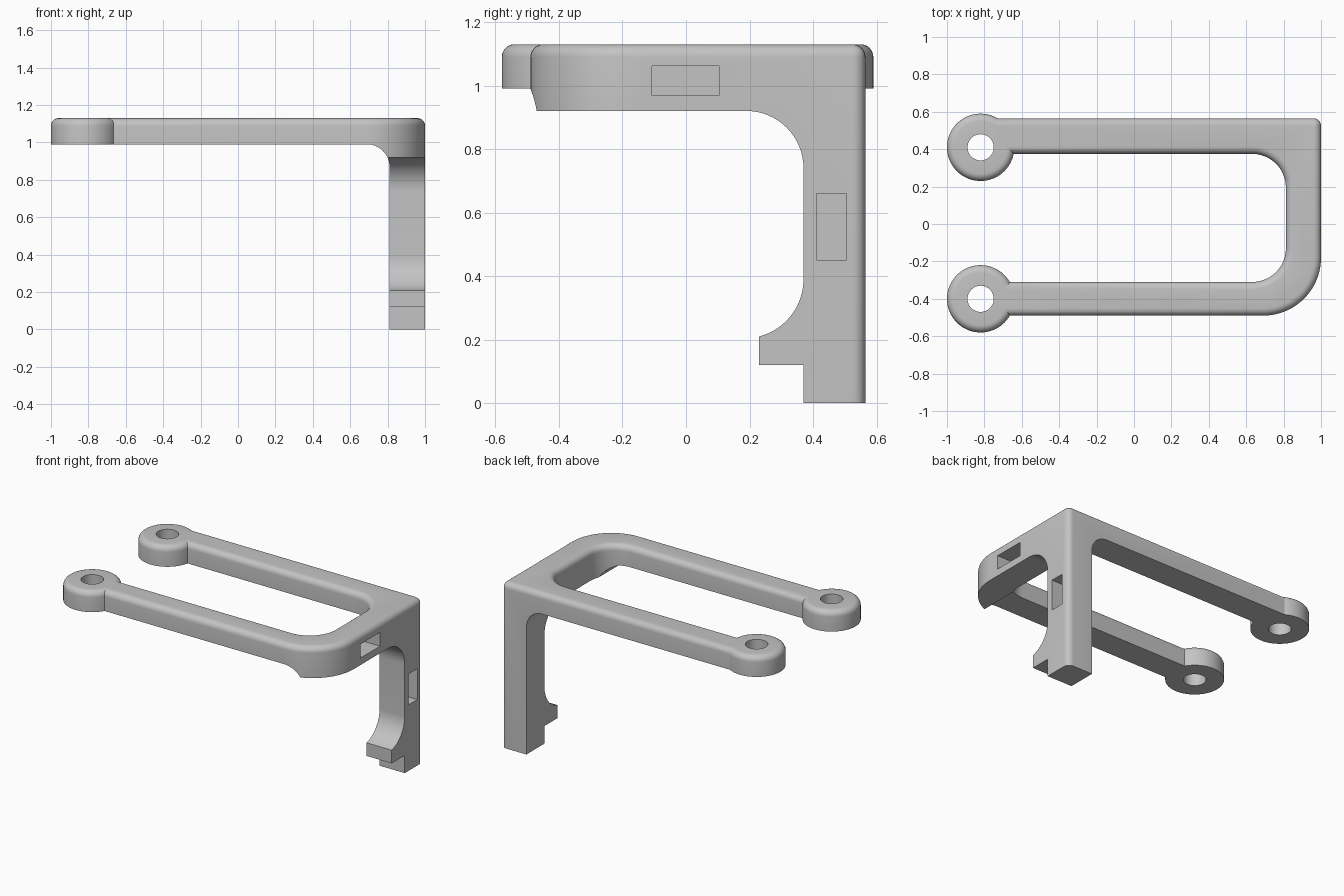
import bpy
import bmesh
import math
from mathutils import Vector

cube = bpy.data.objects.get("Cube")
if cube:
    bpy.data.objects.remove(cube, do_unlink=True)

TOP, ARM_BOTTOM, ROUND = 1.13, 0.99, 0.04
RING_X, RING_R, HOLE_R = -0.82, 0.18, 0.07

grey = bpy.data.materials.new("plain grey")
grey.use_nodes = True
grey.diffuse_color = (0.55, 0.55, 0.55, 1)
grey.node_tree.nodes["Principled BSDF"].inputs["Base Color"].default_value = grey.diffuse_color


def arc(cx, cy, r, start, end, steps=16):
    angles = [math.radians(start + (end - start) * i / steps) for i in range(steps + 1)]
    return [(cx + r * math.cos(a), cy + r * math.sin(a)) for a in angles]


def prism(name, points, place, depth, rounded=None):
    """Extrude a profile along depth; round the edges picked by a rule."""
    bm = bmesh.new()
    face = bm.faces.new([bm.verts.new(place(*p)) for p in points])
    new = bmesh.ops.extrude_face_region(bm, geom=[face])["geom"]
    bmesh.ops.translate(bm, vec=Vector(depth), verts=[v for v in new if isinstance(v, bmesh.types.BMVert)])
    bmesh.ops.recalc_face_normals(bm, faces=bm.faces)
    if rounded:
        edges = [e for e in bm.edges if rounded(e.verts[0].co, e.verts[1].co)]
        bmesh.ops.bevel(bm, geom=edges, offset=ROUND, segments=6, profile=0.5,
                        affect='EDGES', clamp_overlap=True)
    mesh = bpy.data.meshes.new(name)
    bm.to_mesh(mesh)
    bm.free()
    mesh.materials.append(grey)
    obj = bpy.data.objects.new(name, mesh)
    bpy.context.collection.objects.link(obj)
    return obj


def combine(target, tool, operation):
    """Apply a boolean and remove the tool."""
    mod = target.modifiers.new(operation.lower(), 'BOOLEAN')
    mod.operation, mod.solver, mod.object = operation, 'EXACT', tool
    bpy.context.view_layer.objects.active = target
    bpy.ops.object.modifier_apply(modifier=mod.name)
    bpy.data.objects.remove(tool, do_unlink=True)


def box(name, x, y, z):
    corners = [(y[0], z[0]), (y[1], z[0]), (y[1], z[1]), (y[0], z[1])]
    return prism(name, corners, lambda a, b: (x[0], a, b), (x[1] - x[0], 0, 0))


def top_edge(a, b):
    return min(a.z, b.z) > TOP - 0.001


def frame_edge(a, b):
    end_cap = max(a.x, b.x) < -0.7
    back_corner = min(a.x, b.x) > 0.999 and min(a.y, b.y) > 0.56
    return (top_edge(a, b) and not end_cap) or back_corner


# U-shaped frame seen from above
outline = ([(-0.75, 0.565), (-0.75, 0.375)]
           + arc(0.632, 0.195, 0.18, 90, 0)
           + arc(0.632, -0.13, 0.18, 0, -90)
           + [(-0.75, -0.31), (-0.75, -0.49)]
           + arc(0.69, -0.18, 0.31, -90, 0, 24)
           + [(1, 0.565)])
bracket = prism("bracket", outline, lambda x, y: (x, y, -0.1), (0, 0, TOP + 0.1), frame_edge)

# Arm underside and its fillet into the leg
front_profile = ([(-1.2, 1.3), (-1.2, ARM_BOTTOM)]
                 + arc(0.69, 0.87, 0.12, 90, 0)
                 + [(0.81, -0.2), (1.2, -0.2), (1.2, 1.3)])
combine(bracket, prism("front_limit", front_profile, lambda x, z: (x, -1, z), (0, 2, 0)), 'INTERSECT')

# Side beam, leg and hook
side_profile = ([(-0.7, 1.3), (-0.7, 0.92)]
                + arc(0.19, 0.74, 0.18, 90, 0)
                + arc(0.184, 0.39, 0.186, 0, -75.7)
                + [(0.23, 0.12), (0.37, 0.12), (0.37, 0), (0.7, 0), (0.7, 1.3)])
combine(bracket, prism("side_limit", side_profile, lambda y, z: (-1.5, y, z), (3, 0, 0)), 'INTERSECT')

# Rings at the arm ends
for ring_y in (0.41, -0.40):
    ring = prism("ring", arc(RING_X, ring_y, RING_R, 0, 360, 64)[:-1],
                 lambda x, y: (x, y, ARM_BOTTOM), (0, 0, TOP - ARM_BOTTOM), top_edge)
    combine(bracket, ring, 'UNION')
    hole = prism("hole", arc(RING_X, ring_y, HOLE_R, 0, 360, 48)[:-1],
                 lambda x, y: (x, y, 0.8), (0, 0, 0.6))
    combine(bracket, hole, 'DIFFERENCE')

# Blind slots in the outer side
combine(bracket, box("beam_slot", (0.86, 1.1), (-0.107, 0.104), (0.968, 1.062)), 'DIFFERENCE')
combine(bracket, box("leg_slot", (0.86, 1.1), (0.411, 0.506), (0.45, 0.66)), 'DIFFERENCE')

# Smooth curves, crisp edges
bpy.ops.object.select_all(action='DESELECT')
bracket.select_set(True)
bpy.context.view_layer.objects.active = bracket
bpy.ops.object.shade_smooth_by_angle(angle=math.radians(30))
